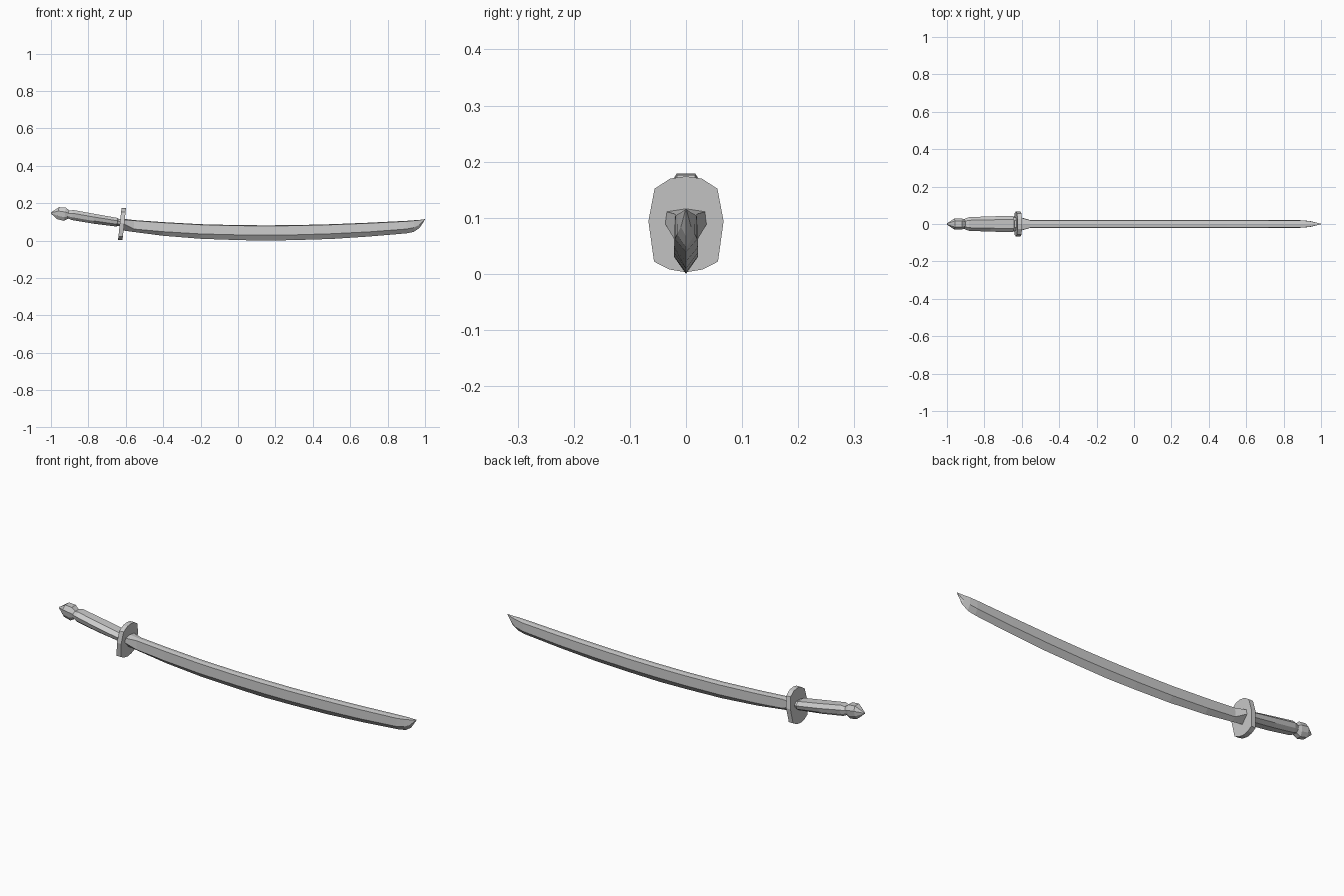
import bpy, bmesh


def loft(name, rings):
    """Skin a closed solid over equally sized rings of points."""
    bm = bmesh.new()
    loops = [[bm.verts.new(p) for p in ring] for ring in rings]
    n = len(loops[0])
    for a, b in zip(loops, loops[1:]):
        for i in range(n):
            j = (i + 1) % n
            bm.faces.new((a[i], a[j], b[j], b[i]))
    bm.faces.new(loops[0])
    bm.faces.new(loops[-1])
    bmesh.ops.remove_doubles(bm, verts=bm.verts, dist=0.0003)
    bmesh.ops.recalc_face_normals(bm, faces=bm.faces)
    mesh = bpy.data.meshes.new(name)
    bm.to_mesh(mesh)
    bm.free()
    obj = bpy.data.objects.new(name, mesh)
    bpy.context.collection.objects.link(obj)
    return obj


def mirrored(half):
    """Close a right-hand half outline (top to bottom) across y = 0."""
    return half + [(-y, z) for y, z in reversed(half) if y > 0]


# Blade: x, spine z, shoulder z, edge z, half width
blade_stations = [
    (-0.62, 0.118, 0.094, 0.055, 0.040),
    (-0.555, 0.110, 0.062, 0.046, 0.021),
    (-0.40, 0.099, 0.048, 0.026, 0.021),
    (-0.20, 0.088, 0.036, 0.010, 0.021),
    (0.00, 0.083, 0.031, 0.003, 0.021),
    (0.15, 0.082, 0.030, 0.000, 0.021),
    (0.30, 0.083, 0.031, 0.003, 0.021),
    (0.50, 0.088, 0.037, 0.009, 0.021),
    (0.70, 0.096, 0.047, 0.022, 0.021),
    (0.90, 0.106, 0.062, 0.039, 0.020),
    (0.94, 0.109, 0.070, 0.047, 0.016),
    (0.97, 0.111, 0.084, 0.067, 0.009),
    (1.00, 0.115, 0.114, 0.113, 0.001),
]
rings = []
for x, top, mid, low, w in blade_stations:
    half = [(0, top), (w * 0.95, top - w * 0.15), (w, mid), (0, low)]
    rings.append([(x, y, z) for y, z in mirrored(half)])
loft("blade", rings)

# Guard: faceted oval plate, leaning slightly with the handle
guard_half = [(0, 0.174), (0.028, 0.170), (0.056, 0.152), (0.067, 0.094),
              (0.057, 0.022), (0.030, 0.008), (0, 0.003)]
loft("guard", [[(x + 0.11 * (z - 0.09), y, z) for y, z in mirrored(guard_half)]
               for x in (-0.632, -0.608)])

# Grip and pommel share an eight-sided section: x, centre z, half width, half height
grip_section = mirrored([(0.55, 1), (1, 0.35), (0.85, -0.45), (0.4, -1)])


def handle_part(name, stations):
    loft(name, [[(x + 0.15 * h * v, w * u, z + h * v) for u, v in grip_section]
                for x, z, w, h in stations])


handle_part("grip", [
    (-0.915, 0.140, 0.024, 0.018),
    (-0.885, 0.137, 0.036, 0.027),
    (-0.77, 0.117, 0.041, 0.026),
    (-0.645, 0.098, 0.043, 0.023),
    (-0.643, 0.098, 0.034, 0.019),
    (-0.62, 0.094, 0.034, 0.019),
])
handle_part("pommel", [
    (-0.999, 0.148, 0.004, 0.004),
    (-0.962, 0.147, 0.030, 0.032),
    (-0.925, 0.141, 0.030, 0.035),
    (-0.900, 0.139, 0.023, 0.018),
])
